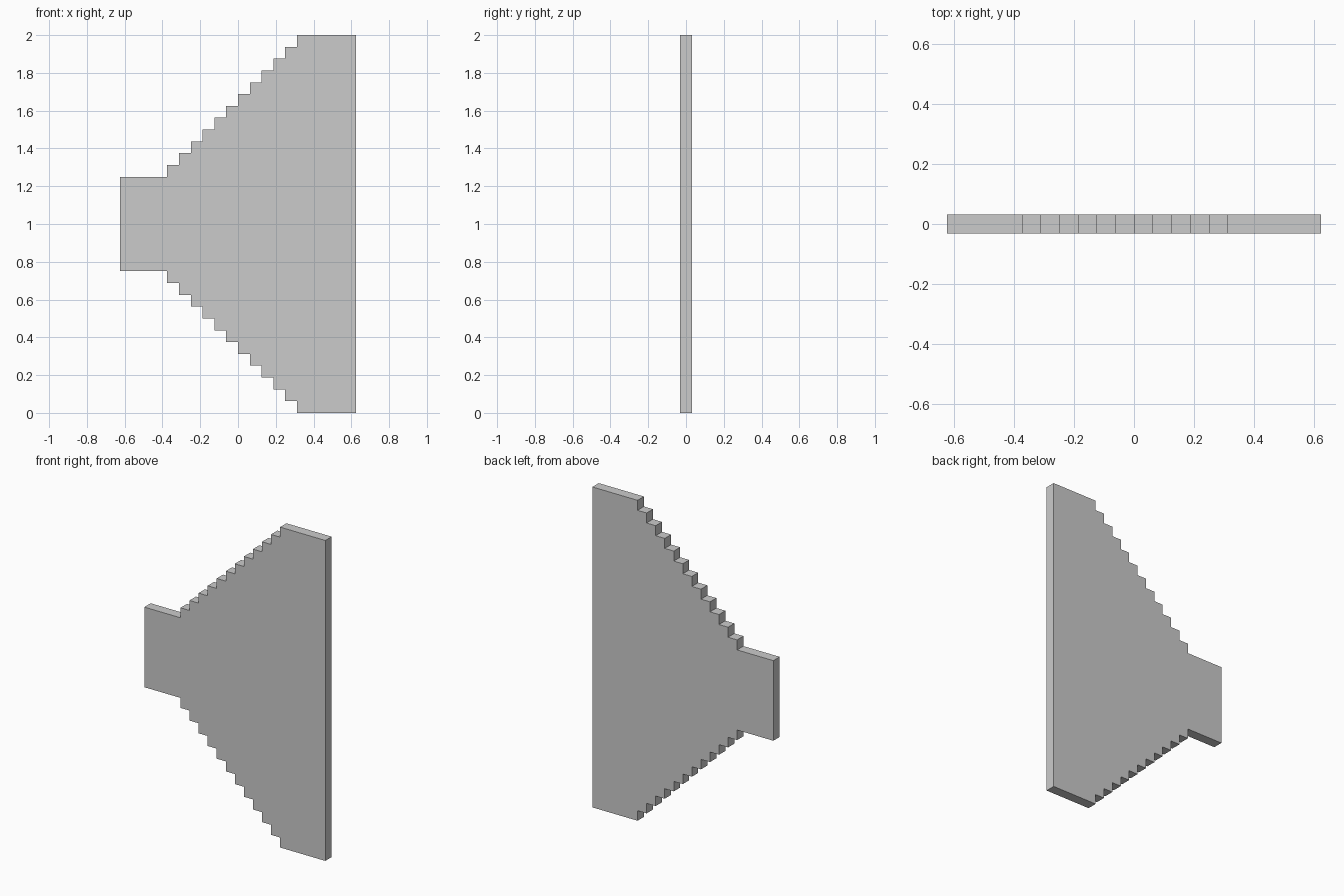
import bpy
import bmesh

if "Cube" in bpy.data.objects:
    bpy.data.objects.remove(bpy.data.objects["Cube"])

U = 1 / 16           # one stair step
HALF_T = U / 2       # half the plate thickness
MID_Z = 1.0

# Upper outline: narrow neck, twelve steps, wide end
upper = [(-10 * U, 4 * U)]
for i in range(12):
    x = (-6 + i) * U
    upper += [(x, (4 + i) * U), (x, (5 + i) * U)]
upper.append((10 * U, 16 * U))

# Mirror the outline below the centre line
outline = upper + [(x, -h) for x, h in reversed(upper)]

# Extrude the outline into a flat plate
bm = bmesh.new()
face = bm.faces.new([bm.verts.new((x, -HALF_T, MID_Z + h)) for x, h in outline])
result = bmesh.ops.extrude_face_region(bm, geom=[face])
new_verts = [g for g in result["geom"] if isinstance(g, bmesh.types.BMVert)]
bmesh.ops.translate(bm, verts=new_verts, vec=(0, 2 * HALF_T, 0))
if not any(f.normal.y < -0.5 and abs(f.calc_center_median().y + HALF_T) < 1e-5 for f in bm.faces):
    bm.faces.new([v for v in bm.verts if v.co.y < 0][:len(outline)])
bmesh.ops.recalc_face_normals(bm, faces=bm.faces)

mesh = bpy.data.meshes.new("stepped_plate")
bm.to_mesh(mesh)
bm.free()
plate = bpy.data.objects.new("stepped_plate", mesh)
bpy.context.collection.objects.link(plate)
